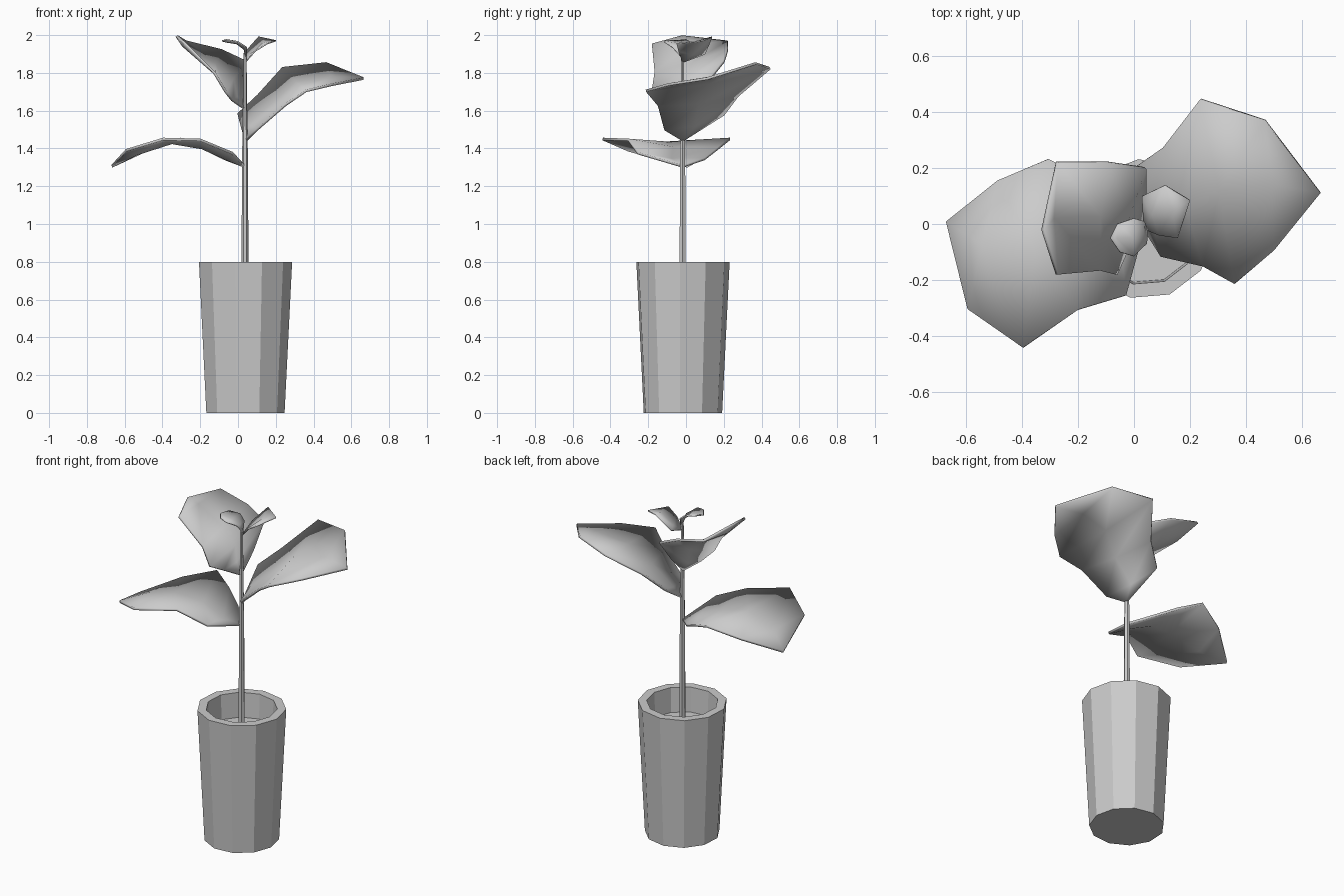
import bpy, bmesh, math
from mathutils import Vector

if "Cube" in bpy.data.objects:
    bpy.data.objects.remove(bpy.data.objects["Cube"])

CX, CY = 0.037, -0.018


def make_object(name, verts, faces, smooth=False):
    me = bpy.data.meshes.new(name)
    me.from_pydata(verts, [], faces)
    bm = bmesh.new()
    bm.from_mesh(me)
    bmesh.ops.remove_doubles(bm, verts=bm.verts, dist=1e-5)
    bmesh.ops.recalc_face_normals(bm, faces=bm.faces)
    bm.to_mesh(me)
    bm.free()
    for p in me.polygons:
        p.use_smooth = smooth
    ob = bpy.data.objects.new(name, me)
    bpy.context.collection.objects.link(ob)
    return ob


def lathe(name, profile, sides, phase=0.0, smooth=False):
    """Stack rings of (radius, z), closed by caps at both ends."""
    verts, faces = [], []
    for r, z in profile:
        for i in range(sides):
            a = math.radians(phase) + 2 * math.pi * i / sides
            verts.append((CX + r * math.cos(a), CY + r * math.sin(a), z))
    for j in range(len(profile) - 1):
        for i in range(sides):
            k = (i + 1) % sides
            faces.append((j * sides + i, j * sides + k,
                          (j + 1) * sides + k, (j + 1) * sides + i))
    faces.append(tuple(range(sides)))
    faces.append(tuple(range((len(profile) - 1) * sides, len(profile) * sides)))
    return make_object(name, verts, faces, smooth)


def leaf(name, base, tip, left, right, sag, thick=0.014):
    """Folded blade: two edges joined to a midrib that sags below them."""
    base, tip = Vector(base), Vector(tip)
    left, right = [Vector(p) for p in left], [Vector(p) for p in right]
    down = (tip - base).cross(left[-1] - right[-1]).normalized()
    if down.z > 0:
        down = -down
    n = len(left)
    mid = [(a + b) / 2 + down * sag for a, b in zip(left, right)]
    verts = [base, tip] + left + mid + right
    L, M, R = 2, 2 + n, 2 + 2 * n
    faces = [(0, M, L), (0, R, M), (1, L + n - 1, M + n - 1), (1, M + n - 1, R + n - 1)]
    for i in range(n - 1):
        faces.append((L + i, M + i, M + i + 1, L + i + 1))
        faces.append((M + i, R + i, R + i + 1, M + i + 1))
    ob = make_object(name, verts, faces, True)
    mod = ob.modifiers.new("thickness", 'SOLIDIFY')
    mod.thickness, mod.offset = thick, 0
    ob.select_set(True)
    bpy.context.view_layer.objects.active = ob
    bpy.ops.object.shade_smooth_by_angle(angle=math.radians(40))
    ob.select_set(False)
    return ob


# Pot with a recessed soil floor
lathe("pot", [(0.21, 0), (0.25, 0.8), (0.2, 0.8), (0.193, 0.65)], 11, -101.6)

# Stem
lathe("stem", [(0.019, 0.64), (0.016, 1.3), (0.012, 1.6), (0.008, 1.9)], 6)

# Lower left leaf
leaf("lower_leaf", (0.035, -0.018, 1.305), (-0.668, 0.008, 1.305),
     [(-0.03, -0.255, 1.375), (-0.20, -0.306, 1.445), (-0.396, -0.441, 1.45), (-0.592, -0.304, 1.39)],
     [(-0.07, 0.10, 1.345), (-0.18, 0.17, 1.40), (-0.305, 0.232, 1.45), (-0.485, 0.155, 1.39)], 0.02)

# Right leaf
leaf("right_leaf", (0.04, -0.018, 1.44), (0.665, 0.112, 1.77),
     [(0.10, -0.115, 1.50), (0.25, -0.15, 1.63), (0.36, -0.212, 1.705), (0.50, -0.093, 1.738)],
     [(0.0, 0.20, 1.58), (0.107, 0.275, 1.68), (0.237, 0.445, 1.825), (0.468, 0.37, 1.85)], 0.02)

# Upper left leaf
leaf("upper_leaf", (0.035, -0.018, 1.61), (-0.325, -0.02, 1.995),
     [(-0.03, -0.10, 1.655), (-0.065, -0.18, 1.70), (-0.125, -0.165, 1.80), (-0.275, -0.18, 1.95)],
     [(0.04, 0.09, 1.72), (0.04, 0.20, 1.86), (-0.09, 0.22, 1.92), (-0.275, 0.222, 1.965)], 0.02)

# Two young leaves at the top
leaf("young_leaf_right", (0.037, -0.018, 1.855), (0.20, 0.085, 1.97),
     [(0.09, -0.04, 1.915), (0.155, -0.05, 1.955)],
     [(0.03, 0.10, 1.90), (0.11, 0.138, 1.99)], 0.012, 0.007)
leaf("young_leaf_left", (0.045, -0.018, 1.875), (-0.085, -0.05, 1.97),
     [(0.045, -0.07, 1.935), (0.0, -0.115, 1.965), (-0.05, -0.10, 1.972)],
     [(0.035, 0.01, 1.935), (0.0, 0.02, 1.965), (-0.06, 0.0, 1.975)], 0.012, 0.007)
